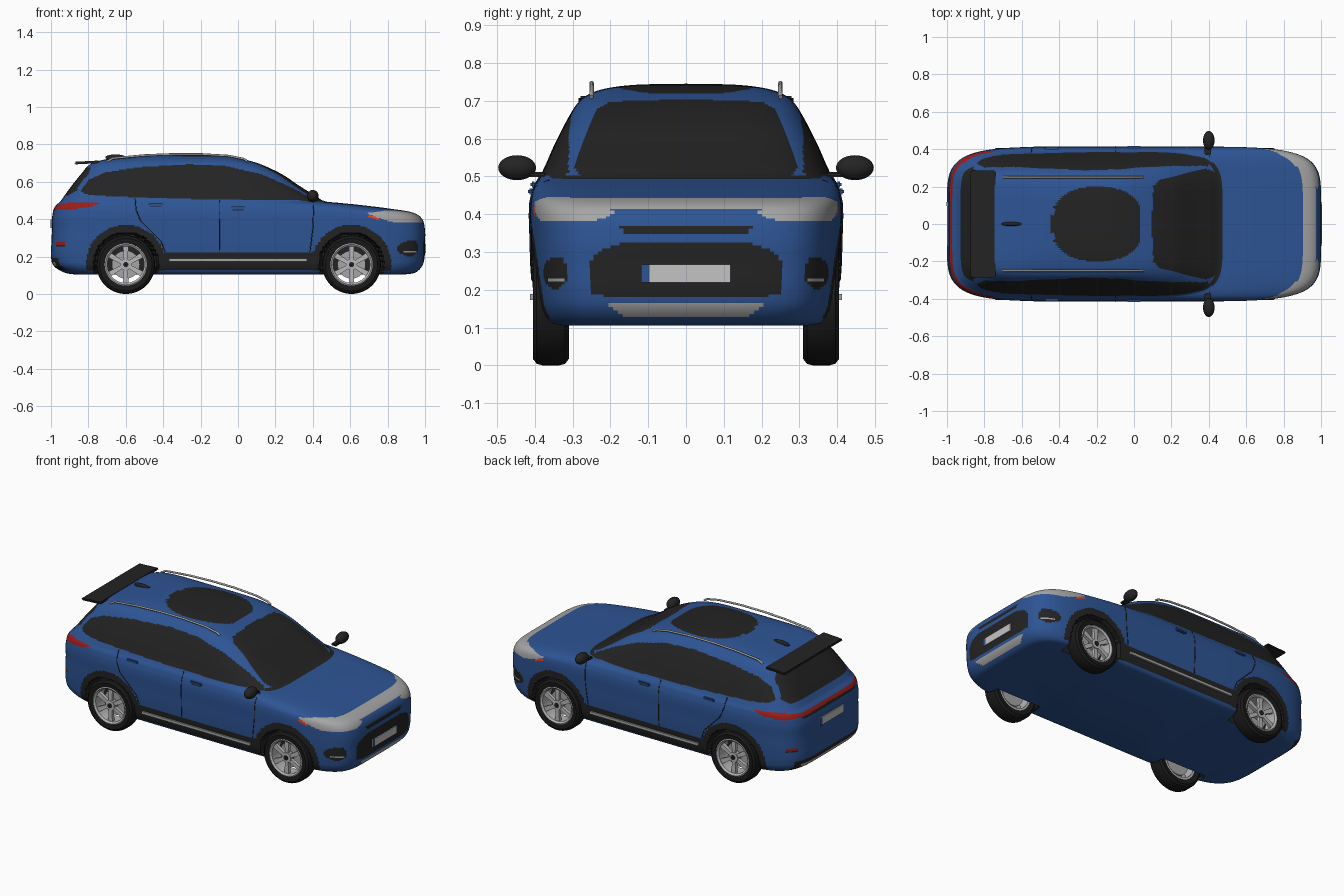
import bpy, bmesh, math
from mathutils import Vector, Matrix

if "Cube" in bpy.data.objects:
    bpy.data.objects.remove(bpy.data.objects["Cube"])

def mat(name, r, g, b):
    m = bpy.data.materials.new(name)
    m.diffuse_color = (r, g, b, 1)
    m.use_nodes = True
    m.node_tree.nodes["Principled BSDF"].inputs["Base Color"].default_value = m.diffuse_color
    return m

BLUE = mat("blue_paint", .027, .09, .30)
DARK = mat("dark_glass_and_trim", .017, .017, .017)
TYRE = mat("tyre_rubber", .010, .010, .010)
SILVER = mat("silver_trim", .38, .38, .38)
RIM = mat("rim_alloy", .48, .48, .49)
RED = mat("red_lamp", .33, .012, .010)
ORANGE = mat("orange_indicator", .75, .06, .02)
PLATE = mat("plate_white", .55, .55, .56)
PAINTS = [BLUE, DARK, SILVER, RED, ORANGE]

def finish(name, me, mats, angle=35):
    for m in mats:
        me.materials.append(m)
    me.polygons.foreach_set("use_smooth", [True] * len(me.polygons))
    me.set_sharp_from_angle(angle=math.radians(angle))
    ob = bpy.data.objects.new(name, me)
    bpy.context.collection.objects.link(ob)
    return ob

def from_bm(name, bm, m, angle=35):
    bmesh.ops.recalc_face_normals(bm, faces=bm.faces)
    me = bpy.data.meshes.new(name)
    bm.to_mesh(me)
    bm.free()
    return finish(name, me, [m], angle)

def box(name, c, d, m, tilt=0, bevel=0):
    bm = bmesh.new()
    bmesh.ops.create_cube(bm, size=1, matrix=Matrix.Diagonal((*d, 1)))
    if bevel:
        bmesh.ops.bevel(bm, geom=bm.edges[:], offset=bevel, segments=2, affect='EDGES')
    bm.transform(Matrix.Translation(c) @ Matrix.Rotation(tilt, 4, 'Y'))
    return from_bm(name, bm, m)

def ball(name, c, r, m):
    bm = bmesh.new()
    bmesh.ops.create_uvsphere(bm, u_segments=28, v_segments=16, radius=1,
                              matrix=Matrix.Translation(c) @ Matrix.Diagonal((*r, 1)))
    return from_bm(name, bm, m, 60)

def tube(name, pts, r, m):
    cu = bpy.data.curves.new(name, 'CURVE')
    cu.dimensions = '3D'
    cu.bevel_depth, cu.bevel_resolution, cu.use_fill_caps = r, 2, True
    sp = cu.splines.new('POLY')
    sp.points.add(len(pts) - 1)
    for p, q in zip(sp.points, pts):
        p.co = (*q, 1)
    cu.materials.append(m)
    ob = bpy.data.objects.new(name, cu)
    bpy.context.collection.objects.link(ob)

# Body layers: height, rear x, front x, half width
KEYS = [(.105, -.88, .90, .35), (.115, -.93, .95, .38), (.15, -.985, .985, .398),
        (.20, -1, .998, .405), (.27, -.998, 1, .41), (.34, -.995, 1, .412),
        (.40, -.995, .985, .414), (.435, -.99, .935, .412), (.455, -.985, .82, .408),
        (.475, -.972, .66, .402), (.488, -.957, .53, .394), (.497, -.948, .46, .388),
        (.53, -.925, .405, .372), (.58, -.888, .325, .35), (.64, -.84, .235, .32),
        (.69, -.795, .13, .29), (.715, -.73, .05, .262), (.732, -.62, -.03, .215),
        (.742, -.5, -.12, .14), (.745, -.35, -.25, .04)]
STEPS, N = 9, 6
keys = [Vector(k) for k in KEYS]
rows = []
for i in range(len(keys) - 1):
    a, b, c, d = (keys[min(max(k, 0), len(keys) - 1)] for k in range(i - 1, i + 3))
    for s in range(STEPS):
        t = s / STEPS
        rows.append(b + .5 * t * (c - a + t * (2*a - 5*b + 4*c - d + t * (3*(b - c) + d - a))))
rows.append(keys[-1])

def side_y(x, z):
    _, r, f, w = min(rows, key=lambda q: abs(q[0] - z))
    u = min(abs((x - (r + f) / 2) / ((f - r) / 2)), .999)
    return w * (1 - u**N) ** (1 / N)

def edge(n):
    return [-1 + 2 * k / n for k in range(n)]

square = ([(1, t) for t in edge(70)] + [(-t, 1) for t in edge(150)] +
          [(-1, -t) for t in edge(70)] + [(t, -1) for t in edge(150)])
ring = []
for u, v in square:
    s = (abs(u)**N + abs(v)**N) ** (-1 / N)
    ring.append((u * s, v * s))
M = len(ring)
verts = [((r + f) / 2 + u * (f - r) / 2, v * w, z) for z, r, f, w in rows for u, v in ring]
faces = [(i*M + j, i*M + (j + 1) % M, (i + 1)*M + (j + 1) % M, (i + 1)*M + j)
         for i in range(len(rows) - 1) for j in range(M)]
faces += [tuple(range(M - 1, -1, -1)), tuple(range((len(rows) - 1) * M, len(rows) * M))]

# Painted regions: side ones in (x, z), end ones in (|y|, z)
SIDE_GLASS = [(-.84, .55), (-.80, .61), (-.71, .65), (-.53, .677), (-.26, .693), (-.07, .685),
              (.125, .64), (.275, .575), (.41, .503), (.1, .503), (-.3, .508), (-.75, .525), (-.82, .535)]
WINDSHIELD = [(0, .503), (.28, .503), (.295, .525), (.27, .60), (.238, .675), (.2, .698), (0, .704)]
REAR_GLASS = [(0, .525), (.28, .525), (.305, .55), (.265, .65), (.24, .675), (0, .68)]
LAMP_FRONT = [(.18, .405), (.275, .43), (.42, .447), (.42, .38), (.245, .38)]
LAMP_SIDE = [(.69, .432), (.80, .446), (.92, .442), (1, .42), (1, .383), (.84, .382), (.74, .408)]
INDICATOR = [(.69, .425), (.74, .41), (.765, .398), (.74, .395), (.70, .41)]
GRILLE = [(0, .325), (.16, .325), (.23, .305), (.26, .27), (.25, .19), (.2, .18), (0, .18)]
SLOT = [(0, .37), (.178, .37), (.16, .348), (0, .348)]
CHIN = [(0, .165), (.21, .165), (.165, .13), (0, .13)]
TAIL_SIDE = [(-1.01, .492), (-.73, .487), (-.80, .462), (-1.01, .452)]
TAIL_REAR = [(0, .475), (.25, .475), (.42, .492), (.42, .452), (.25, .455), (0, .459)]

def inside(p, poly):
    hit = False
    for (ax, ay), (bx, by) in zip(poly, poly[1:] + poly[:1]):
        if (ay > p[1]) != (by > p[1]) and p[0] < ax + (p[1] - ay) / (by - ay) * (bx - ax):
            hit = not hit
    return hit

WHEEL_X, WHEEL_Z = (-.60, .607), .157

def paint(c, n):
    x, y, z = c.x, abs(c.y), c.z
    ny, p, q = abs(n.y), (c.x, c.z), (abs(c.y), c.z)
    if n.z < -.99:
        return 0
    # wheel arches and sills
    if y > .27:
        d = min(math.hypot(x - w, z - WHEEL_Z) for w in WHEEL_X)
        if d < .17 or (d < .213 and z > .125):
            return 1
        if .13 < z < .222 and abs(x) < .5:
            return 1
    if z > .5 and ny > .4 and inside(p, SIDE_GLASS):
        return 1
    if z > .72 and abs((x + .195) / .245)**2.4 + (y / .2)**2.4 < 1:
        return 1
    # front end
    if x > 0 and z > .49 and n.x > .2:
        return 1 if inside(q, WINDSHIELD) or z < .501 else 0
    if x > .65:
        if inside(p, INDICATOR) and ny > .5:
            return 4
        if n.x > max(ny, abs(n.z)):
            if inside(q, LAMP_FRONT) or inside(q, CHIN):
                return 2
        elif inside(p, LAMP_SIDE):
            return 2
        if n.x > .2:
            if (abs(y - .345) < .02 and .222 < z < .233):
                return 2
            if inside(q, GRILLE) or inside(q, SLOT) or math.hypot((y - .345) / .033, (z - .245) / .043) < 1:
                return 1
    # rear end
    if x < -.6:
        if ny > .5 and inside(p, TAIL_SIDE):
            return 3
        if n.x < -.3:
            if inside(q, TAIL_REAR):
                return 3
            if inside(q, REAR_GLASS) or (y < .26 and .442 < z < .459):
                return 1
            if y < .27 and .15 < z < .172:
                return 2
            if y < .31 and .13 < z < .195:
                return 1
        if x < -.92 and y > .3 and .25 < z < .28:
            return 3 if z > .262 else 1
    return 0

me = bpy.data.meshes.new("body")
me.from_pydata(verts, [], faces)
for f in me.polygons:
    f.material_index = paint(f.center, f.normal)
# Wheel wells pressed into the sides
for v in me.vertices:
    if abs(v.co.y) > .28 and min(math.hypot(v.co.x - w, v.co.z - WHEEL_Z) for w in WHEEL_X) < .168:
        v.co.y = math.copysign(.28, v.co.y)
finish("body", me, PAINTS, 40)

def lathe(name, profile, x, s, m, n=48):
    bm = bmesh.new()
    loops = [[bm.verts.new((x + r * math.cos(2*math.pi*k/n), s * y, WHEEL_Z + r * math.sin(2*math.pi*k/n)))
              for k in range(n)] for r, y in profile]
    for a, b in zip(loops, loops[1:] + loops[:1]):
        for k in range(n):
            bm.faces.new((a[k], a[(k + 1) % n], b[(k + 1) % n], b[k]))
    return from_bm(name, bm, m)

# Wheels
for x in WHEEL_X:
    for s in (-1, 1):
        lathe("tyre", [(.11, .315), (.14, .31), (.153, .32), (.157, .335), (.157, .38),
                       (.153, .395), (.14, .405), (.113, .402)], x, s, TYRE)
        lathe("rim", [(.113, .315), (.115, .40), (.108, .403), (.098, .395), (.098, .315)], x, s, RIM)
        lathe("brake_disc", [(.002, .335), (.075, .335), (.075, .345), (.002, .345)], x, s, SILVER, 32)
        lathe("hub", [(.002, .36), (.03, .36), (.03, .396), (.002, .398)], x, s, RIM, 24)
        lathe("hub_cap", [(.002, .39), (.014, .39), (.014, .402), (.002, .402)], x, s, DARK, 20)
        bm = bmesh.new()
        for k in range(6):
            g = bmesh.ops.create_cube(bm, size=1)["verts"]
            for v in g:
                outer = v.co.z > 0
                v.co = (v.co.x * (.030 if outer else .020), s * (.382 + v.co.y * .02), .102 if outer else .02)
            bmesh.ops.rotate(bm, verts=g, matrix=Matrix.Rotation(k * math.pi / 3, 3, 'Y'))
        bm.transform(Matrix.Translation((x, 0, WHEEL_Z)))
        from_bm("spokes", bm, RIM)

# Parts repeated on both sides
DOOR_LINES = [[(-.1, .50), (-.1, .225)], [(.405, .49), (.40, .35), (.385, .225)],
              [(-.55, .51), (-.545, .45), (-.52, .39), (-.46, .33), (-.41, .28), (-.39, .225)]]
for s in (-1, 1):
    for line in DOOR_LINES:
        pts = []
        for (ax, az), (bx, bz) in zip(line, line[1:]):
            for k in range(9):
                px, pz = ax + (bx - ax) * k / 8, az + (bz - az) * k / 8
                pts.append((px, s * side_y(px, pz), pz))
        tube("door_gap", pts, .0025, DARK)
    for hx, hz in ((-.44, .478), (.0, .46)):
        box("door_handle", (hx, s * (side_y(hx, hz) + .004), hz), (.075, .014, .016), BLUE, 0, .004)
        box("handle_recess", (hx, s * side_y(hx, hz), hz - .008), (.06, .008, .012), DARK)
    box("sill_strip", (0, s * .407, .181), (.74, .012, .016), SILVER)
    ball("mirror", (.40, s * .447, .523), (.031, .05, .033), DARK)
    box("mirror_stem", (.395, s * .395, .505), (.035, .05, .014), DARK, 0, .004)
    rail = [(-.70, .708), (-.67, .725), (-.5, .741), (-.35, .747), (-.2, .747), (-.05, .738), (.03, .722), (.05, .71)]
    tube("roof_rail", [(a, s * .25, b) for a, b in rail], .006, SILVER)

# Roof and end details
box("spoiler", (-.808, 0, .703), (.135, .57, .014), DARK, math.radians(-3), .006)
ball("antenna_fin", (-.655, 0, .73), (.055, .011, .016), DARK)
box("front_plate", (1.001, 0, .243), (.008, .235, .047), PLATE)
box("front_plate_band", (1.002, -.107, .243), (.008, .02, .047), BLUE)
box("rear_plate", (-.997, 0, .375), (.008, .235, .047), PLATE)
box("rear_plate_band", (-.998, .107, .375), (.008, .02, .047), BLUE)
